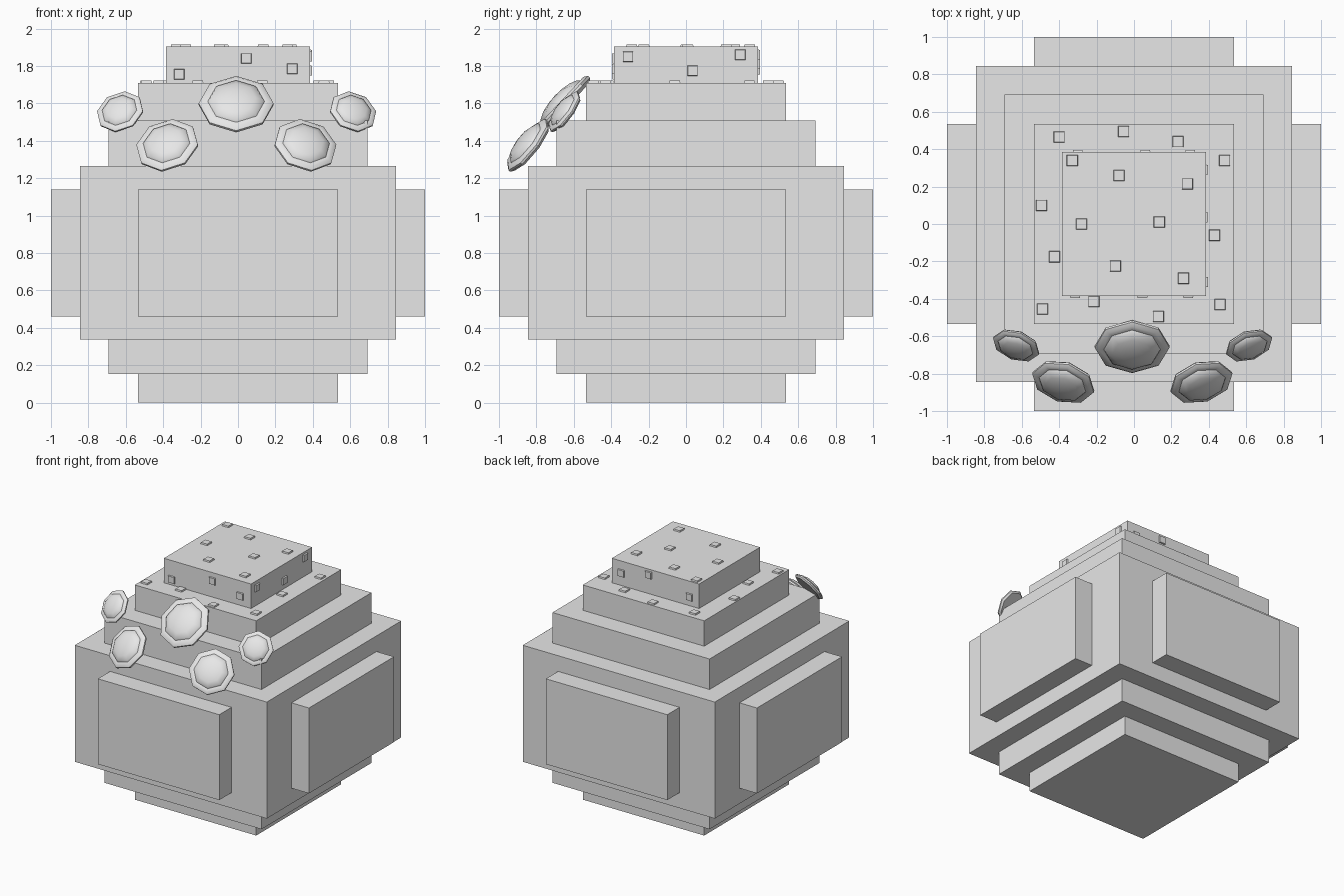
import bpy, math
from mathutils import Matrix, Vector

if "Cube" in bpy.data.objects:
    bpy.data.objects.remove(bpy.data.objects["Cube"])

grey = bpy.data.materials.new("stone grey")
grey.diffuse_color = (0.8, 0.8, 0.8, 1)
grey.use_nodes = True
grey.node_tree.nodes["Principled BSDF"].inputs["Base Color"].default_value = grey.diffuse_color


def finish(obj, name, smooth=False):
    obj.name = name
    obj.data.materials.append(grey)
    if smooth:
        bpy.ops.object.shade_smooth_by_angle(angle=math.radians(40))
    return obj


def box(name, centre, size):
    bpy.ops.mesh.primitive_cube_add(size=1, location=centre)
    obj = bpy.context.object
    obj.scale = size
    bpy.ops.object.transform_apply(location=False, rotation=False, scale=True)
    return finish(obj, name)


# Stepped body: half width, bottom, top
tiers = [("foot", 0.535, 0, 0.152), ("lower_step", 0.692, 0.152, 0.337),
         ("main_body", 0.846, 0.337, 1.265), ("upper_step", 0.692, 1.265, 1.508),
         ("shoulder", 0.535, 1.508, 1.71), ("cap", 0.384, 1.71, 1.905)]
for name, half, z0, z1 in tiers:
    box(name, (0, 0, (z0 + z1) / 2), (2 * half, 2 * half, z1 - z0))

# Raised panel on each side
for name, dx, dy in [("front_panel", 0, -1), ("back_panel", 0, 1),
                     ("left_panel", -1, 0), ("right_panel", 1, 0)]:
    box(name, (dx * 0.92, dy * 0.92, 0.8),
        (0.16 if dx else 1.07, 0.16 if dy else 1.07, 0.68))


# Small bevelled studs scattered over the cap and shoulder
def stud(centre, normal, width=0.064):
    bpy.ops.mesh.primitive_cylinder_add(vertices=4, radius=width / math.sqrt(2), depth=0.022)
    obj = bpy.context.object
    for v in obj.data.vertices:
        if v.co.z > 0:
            v.co.x *= 0.85
            v.co.y *= 0.85
    turn = Vector(normal).to_track_quat('Z', 'Y').to_matrix().to_4x4()
    obj.matrix_world = Matrix.Translation(centre) @ turn @ Matrix.Rotation(math.pi / 4, 4, 'Z')
    finish(obj, "stud")


for x, y in [(-.33, .34), (-.08, .26), (.285, .215), (-.28, 0), (.135, .01),
             (-.10, -.225), (.265, -.29)]:
    stud((x, y, 1.905), (0, 0, 1))
for x, y in [(-.40, .465), (-.055, .495), (.235, .44), (.485, .34), (-.495, .10), (-.425, -.175),
             (.43, -.06), (-.49, -.455), (-.215, -.415), (.13, -.495), (.46, -.43)]:
    stud((x, y, 1.71), (0, 0, 1))
for x, z in [(-.315, 1.755), (.045, 1.84), (.29, 1.785)]:
    stud((x, -.384, z), (0, -1, 0), 0.06)
for y, z in [(-.31, 1.85), (.035, 1.775), (.29, 1.86)]:
    stud((.384, y, z), (1, 0, 0), 0.06)
for x, z in [(.30, 1.81), (.06, 1.86), (-.30, 1.78)]:
    stud((x, .384, z), (0, 1, 0), 0.06)


# Eight-sided domed discs leaning on the front: (radius, height) rings from back to front
def disc(name, centre, radius, lean, yaw):
    rings = [(0.9, -.12), (1, -.03), (1, .04), (0.9, .11), (0.76, .11),
             (0.72, .17), (0.52, .26), (0.27, .31)]
    verts = [(r * math.cos(i * math.pi / 4), r * math.sin(i * math.pi / 4), h)
             for r, h in rings for i in range(8)]
    verts.append((0, 0, .33))
    faces = [tuple(reversed(range(8)))]
    for k in range(len(rings) - 1):
        for i in range(8):
            j = (i + 1) % 8
            faces.append((k * 8 + i, k * 8 + j, k * 8 + 8 + j, k * 8 + 8 + i))
    last = 8 * (len(rings) - 1)
    faces += [(last + i, last + (i + 1) % 8, len(verts) - 1) for i in range(8)]
    mesh = bpy.data.meshes.new(name)
    mesh.from_pydata([tuple(c * radius for c in v) for v in verts], [], faces)
    obj = bpy.data.objects.new(name, mesh)
    bpy.context.collection.objects.link(obj)
    bpy.ops.object.select_all(action='DESELECT')
    obj.select_set(True)
    bpy.context.view_layer.objects.active = obj
    obj.location = centre
    obj.rotation_euler = (math.radians(lean), 0, math.radians(yaw))
    finish(obj, name, True)


disc("middle_disc", (-.01, -.655, 1.595), 0.2, 47, 0)
disc("lower_right_disc", (.36, -.845, 1.375), 0.172, 53, 17)
disc("lower_left_disc", (-.378, -.845, 1.375), 0.172, 53, -17)
disc("outer_right_disc", (.615, -.65, 1.555), 0.13, 55, 20)
disc("outer_left_disc", (-.63, -.65, 1.555), 0.13, 55, -20)
